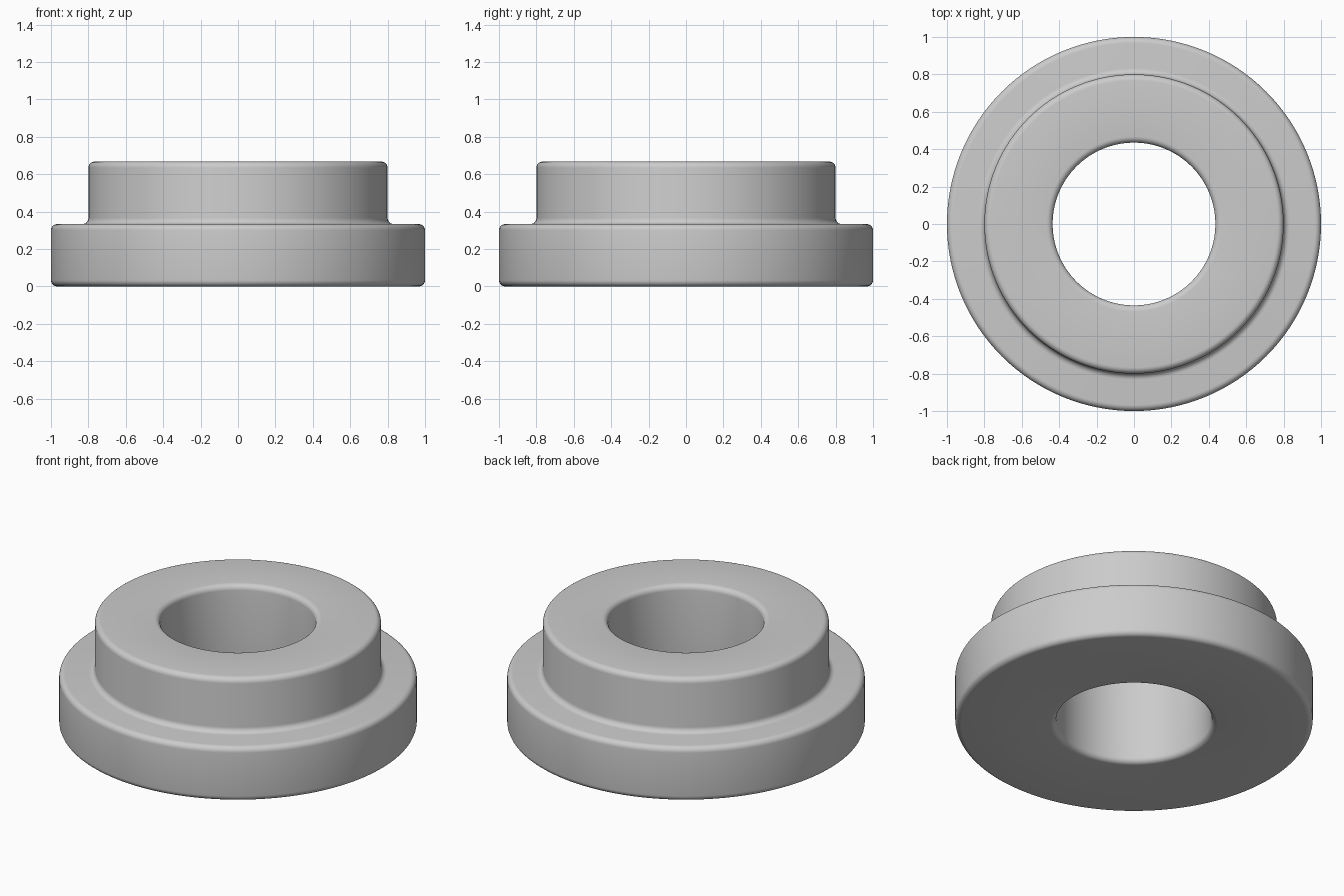
import bpy, bmesh, math
from mathutils import Vector, Matrix

if "Cube" in bpy.data.objects:
    bpy.data.objects.remove(bpy.data.objects["Cube"])

SEGMENTS = 128
FILLET = 0.033
STEPS = 6

# Half cross-section (radius, height): bore, flange, hub
corners = [(0.435, 0.0), (1.0, 0.0), (1.0, 0.333),
           (0.80, 0.333), (0.80, 0.667), (0.435, 0.667)]


def rounded(points, r, steps):
    """Replace each right-angled corner with an arc of radius r."""
    out = []
    for i, p in enumerate(points):
        p = Vector(p)
        a = (Vector(points[i - 1]) - p).normalized() * r
        b = (Vector(points[(i + 1) % len(points)]) - p).normalized() * r
        for k in range(steps + 1):
            t = k / steps * math.pi / 2
            out.append(p + a * (1 - math.sin(t)) + b * (1 - math.cos(t)))
    return out


# Flanged bushing: revolve the closed profile about z
profile = rounded(corners, FILLET, STEPS)
bm = bmesh.new()
rings = []
for s in range(SEGMENTS):
    turn = Matrix.Rotation(2 * math.pi * s / SEGMENTS, 3, 'Z')
    rings.append([bm.verts.new(turn @ Vector((p.x, 0, p.y))) for p in profile])
n = len(profile)
for s in range(SEGMENTS):
    r0, r1 = rings[s], rings[(s + 1) % SEGMENTS]
    for i in range(n):
        j = (i + 1) % n
        bm.faces.new((r0[i], r1[i], r1[j], r0[j]))
bmesh.ops.recalc_face_normals(bm, faces=bm.faces)
mesh = bpy.data.meshes.new("flanged_bushing")
bm.to_mesh(mesh)
bm.free()
bushing = bpy.data.objects.new("flanged_bushing", mesh)
bpy.context.collection.objects.link(bushing)

# Plain grey
grey = bpy.data.materials.new("light_grey")
grey.diffuse_color = (0.6, 0.6, 0.6, 1)
grey.use_nodes = True
grey.node_tree.nodes["Principled BSDF"].inputs["Base Color"].default_value = grey.diffuse_color
mesh.materials.append(grey)

# Smooth shading
bpy.context.view_layer.objects.active = bushing
bushing.select_set(True)
bpy.ops.object.shade_smooth_by_angle(angle=math.radians(30))
